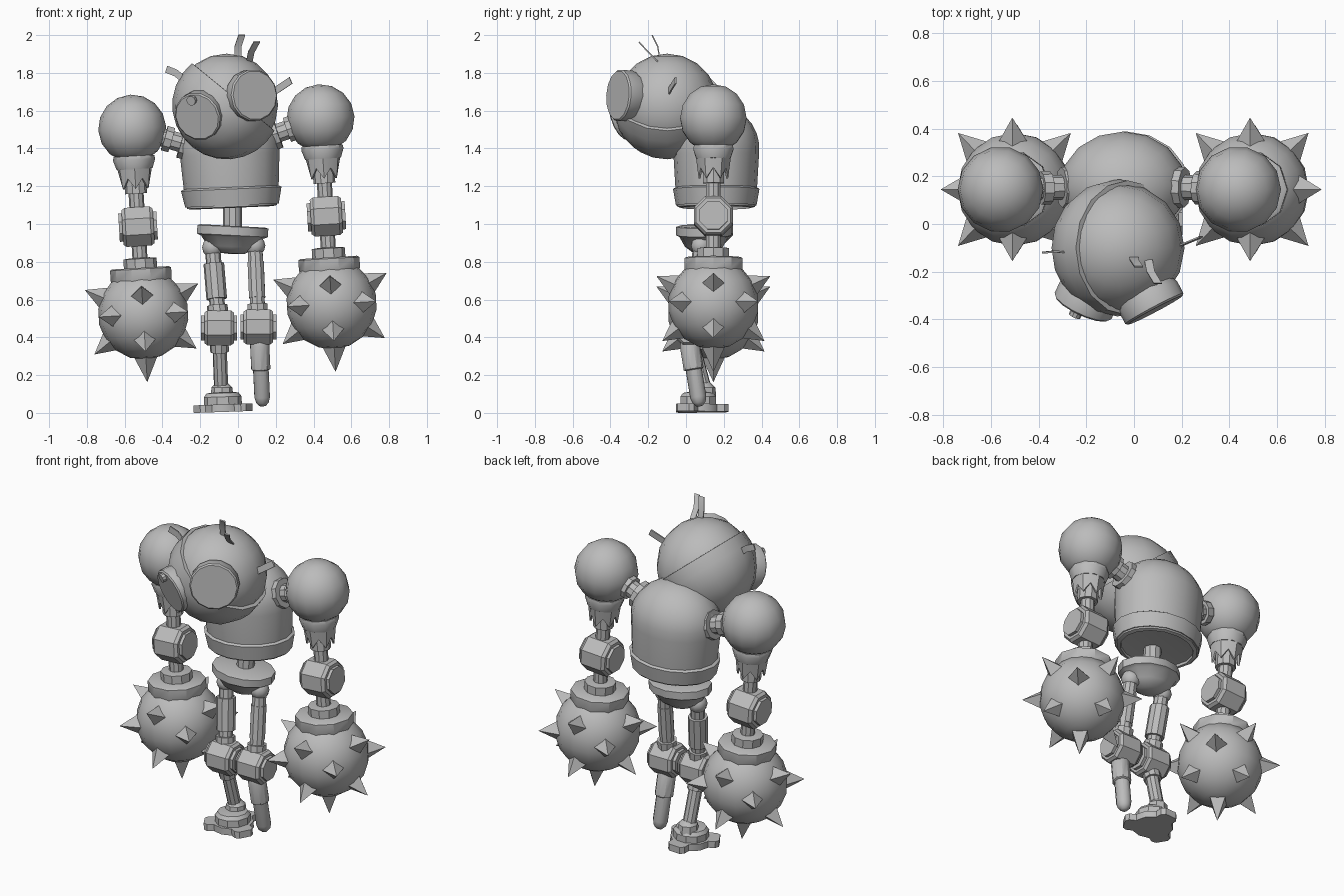
import bpy, bmesh
from math import sin, cos, pi, radians
from mathutils import Vector, Matrix

if "Cube" in bpy.data.objects:
    bpy.data.objects.remove(bpy.data.objects["Cube"])

# One plain grey for the whole model
grey = bpy.data.materials.new("plain_grey")
grey.use_nodes = True
grey.diffuse_color = (0.5, 0.5, 0.5, 1)
grey.node_tree.nodes["Principled BSDF"].inputs["Base Color"].default_value = (0.5, 0.5, 0.5, 1)
parts = []


def finish(name, bm, matrix=Matrix()):
    bmesh.ops.recalc_face_normals(bm, faces=bm.faces)
    bm.transform(matrix)
    mesh = bpy.data.meshes.new(name)
    bm.to_mesh(mesh)
    bm.free()
    mesh.materials.append(grey)
    obj = bpy.data.objects.new(name, mesh)
    bpy.context.collection.objects.link(obj)
    parts.append(obj)


def lathe(name, profile, matrix=Matrix(), sides=12):
    """Revolve (radius, height) points about local z and close the ends."""
    bm = bmesh.new()
    rings = []
    for r, z in profile:
        if r < 1e-5:
            rings.append([bm.verts.new((0, 0, z))] * sides)
        else:
            rings.append([bm.verts.new((r * cos(2 * pi * i / sides), r * sin(2 * pi * i / sides), z))
                          for i in range(sides)])
    for a, b in zip(rings, rings[1:]):
        for i in range(sides):
            j = (i + 1) % sides
            face = list(dict.fromkeys((a[i], a[j], b[j], b[i])))
            if len(face) > 2:
                bm.faces.new(face)
    for ring in (rings[0], rings[-1]):
        if ring[0] is not ring[1]:
            bm.faces.new(ring)
    finish(name, bm, matrix)


def arc(r, start=-90, end=90, steps=9):
    angles = [radians(start + (end - start) * i / steps) for i in range(steps + 1)]
    return [(r * cos(t), r * sin(t)) for t in angles]


def at(x, y, z):
    return Matrix.Translation((x, y, z))


def aim(origin, direction):
    return at(*origin) @ Vector(direction).to_track_quat('Z', 'Y').to_matrix().to_4x4()


def tube(r, z0, z1):
    return [(r, z0), (r, z1)]


def rod(name, a, b, r, sides=10, r2=None):
    d = Vector(b) - Vector(a)
    lathe(name, [(r, 0), (r2 or r, d.length)], aim(a, d), sides)


def joint(name, matrix, r, half):
    """Bevelled hinge drum lying along x, with smaller end caps."""
    m = matrix @ Matrix.Rotation(pi / 2, 4, 'Y') @ Matrix.Rotation(pi / 8, 4, 'Z')
    lathe(name, [(r * .88, -half), (r, -half * .8), (r, half * .8), (r * .88, half)], m, 8)
    lathe(name + "_caps", tube(r * .72, -half - .018, half + .018), m, 8)


def strip(name, points, width, thick):
    """Thin bent blade through the points."""
    bm = bmesh.new()
    w, t = Vector(width) / 2, Vector(thick) / 2
    rows = [[bm.verts.new(Vector(p) + o) for o in (w + t, w - t, -w - t, -w + t)] for p in points]
    for a, b in zip(rows, rows[1:]):
        for i in range(4):
            j = (i + 1) % 4
            bm.faces.new((a[i], a[j], b[j], b[i]))
    bm.faces.new(rows[0])
    bm.faces.new(rows[-1])
    finish(name, bm)


def torn_sleeve(name, matrix, sides=12):
    """Open tapered sleeve with a jagged lower edge."""
    bm = bmesh.new()
    rows = []
    for r, z, jag in ((.092, -.21, 0), (.078, -.265, .055), (.068, -.265, .055), (.08, -.21, 0)):
        rows.append([bm.verts.new((r * cos(2 * pi * i / sides), r * sin(2 * pi * i / sides),
                                   z - jag * (i % 2))) for i in range(sides)])
    for a, b in zip(rows, rows[1:] + rows[:1]):
        for i in range(sides):
            j = (i + 1) % sides
            bm.faces.new((a[i], a[j], b[j], b[i]))
    finish(name, bm, matrix)


# Head: inner globe with a thicker shell over its lower right half
head = (-.06, -.10, 1.63)
lathe("head_globe", arc(.272, steps=10), at(*head), 16)
lathe("head_shell", arc(.288, -90, 11, 7) + arc(.268, 12, -90, 7),
      aim(head, (.63, 0, .77)), 16)

# Eyes: two fat discs at different tilts, one with a small pupil
eye_shape = [(.115, -.09), (.138, -.035), (.138, .022), (.13, .03)]
lathe("left_eye", eye_shape, aim((.075, -.335, 1.68), (.46, -.87, .06)), 14)
right_eye = aim((-.205, -.325, 1.575), (-.4, -.87, -.28))
lathe("right_eye", eye_shape, right_eye @ Matrix.Scale(.95, 4), 14)
lathe("right_pupil", tube(.026, -.03, .036), aim((-.235, -.355, 1.662), (-.4, -.87, -.28)), 10)

# Loose blades sticking out of the head
strip("top_blade_right", [(0, -.14, 1.88), (.0, -.15, 1.94), (.02, -.18, 2)], (.036, 0, 0), (0, .006, .004))
strip("top_blade_left", [(.06, -.15, 1.86), (.07, -.2, 1.91), (.1, -.25, 1.965)], (.034, 0, 0), (0, .004, .006))
strip("right_blade", [(-.28, -.12, 1.76), (-.33, -.115, 1.8), (-.38, -.12, 1.82)], (.012, 0, .036), (0, .008, 0))
strip("left_blade", [(.17, -.1, 1.69), (.22, -.08, 1.72), (.28, -.055, 1.76)], (-.015, 0, .034), (.003, .008, 0))

# Torso: barrel with a domed top, raised rim and hollow underside
torso = at(-.045, .16, 1.4) @ Matrix.Rotation(radians(-2.5), 4, 'Y') @ Matrix.Diagonal((1, .86, 1, 1))
dome = [(r, z * .87) for r, z in arc(.266, -8, 90, 7)]
lathe("torso", [(0, -.22), (.2, -.22), (.215, -.315), (.238, -.31), (.252, -.2)] + dome, torso, 16)
lathe("torso_rim", [(.235, -.3), (.248, -.302), (.266, -.215), (.25, -.205)], torso, 16)

# Waist and pelvis bowl
rod("waist", (-.03, .115, .95), (-.03, .13, 1.22), .05)
pelvis = at(-.03, .095, .93) @ Matrix.Rotation(radians(3), 4, 'Y') @ Matrix.Diagonal((1, .78, 1, 1))
lathe("pelvis", [(0, -.09), (.07, -.085), (.13, -.05), (.165, 0), (.188, .01), (.188, .055), (.17, .06), (0, .06)],
      pelvis, 12)


def arm(side, shoulder, torso_x, socket_z):
    m = at(*shoulder) @ Matrix.Rotation(radians(-3.4), 4, 'Y')
    lathe(side + "_shoulder", arc(.18, steps=8), m, 14)
    # stepped socket between torso and shoulder
    inner = Vector((torso_x, .155, socket_z))
    out = Vector(shoulder) - inner
    lathe(side + "_socket", [(.085, -.06), (.085, .035), (.052, .035), (.052, .085), (.07, .085),
                             (.07, .125), (.05, .125), (.05, .2)], aim(inner, out), 10)
    # cuff, torn sleeve and upper rod
    lathe(side + "_cuff", [(.095, -.215), (.112, -.165), (.108, -.145)], m, 10)
    torn_sleeve(side + "_sleeve", m)
    lathe(side + "_upper_arm", [(.058, -.15), (.058, -.345), (.04, -.345), (.04, -.44)], m, 10)
    joint(side + "_elbow", m @ at(0, 0, -.52), .112, .083)
    # lower rod and mace collars
    lathe(side + "_forearm", tube(.04, -.6, -.72), m, 10)
    lathe(side + "_collar", [(.088, -.745), (.088, -.69), (.05, -.685)], m, 10)
    lathe(side + "_mace_collar", [(.15, -.83), (.162, -.8), (.162, -.745), (.15, -.738)], m, 10)
    mace = m @ at(0, 0, -.985)
    lathe(side + "_mace", arc(.24, steps=9), mace, 16)
    # spikes: high and low rows on the axes, a middle row between, one below
    spikes = [(k * 90, e) for k in range(4) for e in (26, -36)]
    spikes += [(45 + k * 90, 0) for k in range(4)] + [(0, -90)]
    for n, (a, e) in enumerate(spikes):
        a, t = radians(a), radians(e)
        d = (cos(a) * cos(t), sin(a) * cos(t), sin(t))
        size = .36 if e == -90 else .335
        lathe(f"{side}_spike_{n}", [(.078, .19), (0, size)], mace @ aim((0, 0, 0), d), 4)


arm("right", (-.56, .145, 1.505), -.27, 1.42)
arm("left", (.437, .145, 1.56), .18, 1.47)


# Legs: ball hip, thigh and knee on each side
def thigh(side, hip, knee, sleeve_r):
    lathe(side + "_hip", arc(.055, steps=6), at(*hip), 10)
    rod(side + "_thigh", hip, knee, .041)
    a, b = Vector(hip), Vector(knee)
    rod(side + "_thigh_sleeve", a.lerp(b, .2), a.lerp(b, .64), sleeve_r)
    rod(side + "_knee_collar", a.lerp(b, .72), b, .055)
    joint(side + "_knee", at(*knee), .1, .078)


thigh("right", (-.135, .08, .875), (-.1, .02, .45), .055)
thigh("left", (.09, .08, .885), (.108, .02, .455), .045)

# Left shin is a blunt stump without a foot
stump = aim((.112, .01, .42), (.018, .062, -.38))
lathe("left_shin_sleeve", [(.045, .04), (.053, .06), (.053, .19), (.045, .195)], stump, 10)
lathe("left_shin", [(.043, 0), (.043, .34), (.035, .37), (.018, .388), (0, .392)], stump, 10)

# Right shin and foot
rod("right_shin", (-.1, .02, .42), (-.088, .105, .1), .038)
rod("right_knee_cuff", (-.1, .025, .4), (-.098, .045, .325), .05)
foot = at(-.078, .065, 0) @ Matrix.Rotation(radians(-2), 4, 'Y')
lathe("ankle", [(.06, .09), (.055, .135), (.03, .16)], at(-.085, .1, 0), 8)
lathe("foot", [(.1, .04), (.1, .085), (.085, .105), (.055, .11)], foot, 10)
lathe("sole", tube(.115, .005, .045), foot, 12)
for n, angle in enumerate((210, 330, 90)):
    bm = bmesh.new()
    bmesh.ops.create_cube(bm, size=1)
    bm.transform(at(.11, 0, .025) @ Matrix.Diagonal((.1, .11, .04, 1)))
    bmesh.ops.bevel(bm, geom=[e for e in bm.edges if abs(e.verts[0].co.z - e.verts[1].co.z) > .01],
                    offset=.02, segments=1, affect='EDGES')
    finish(f"toe_{n}", bm, foot @ Matrix.Rotation(radians(angle), 4, 'Z'))

# Smooth shading with sharp edges kept
bpy.ops.object.select_all(action='DESELECT')
for obj in parts:
    obj.select_set(True)
bpy.context.view_layer.objects.active = parts[0]
bpy.ops.object.shade_smooth_by_angle(angle=radians(35))
